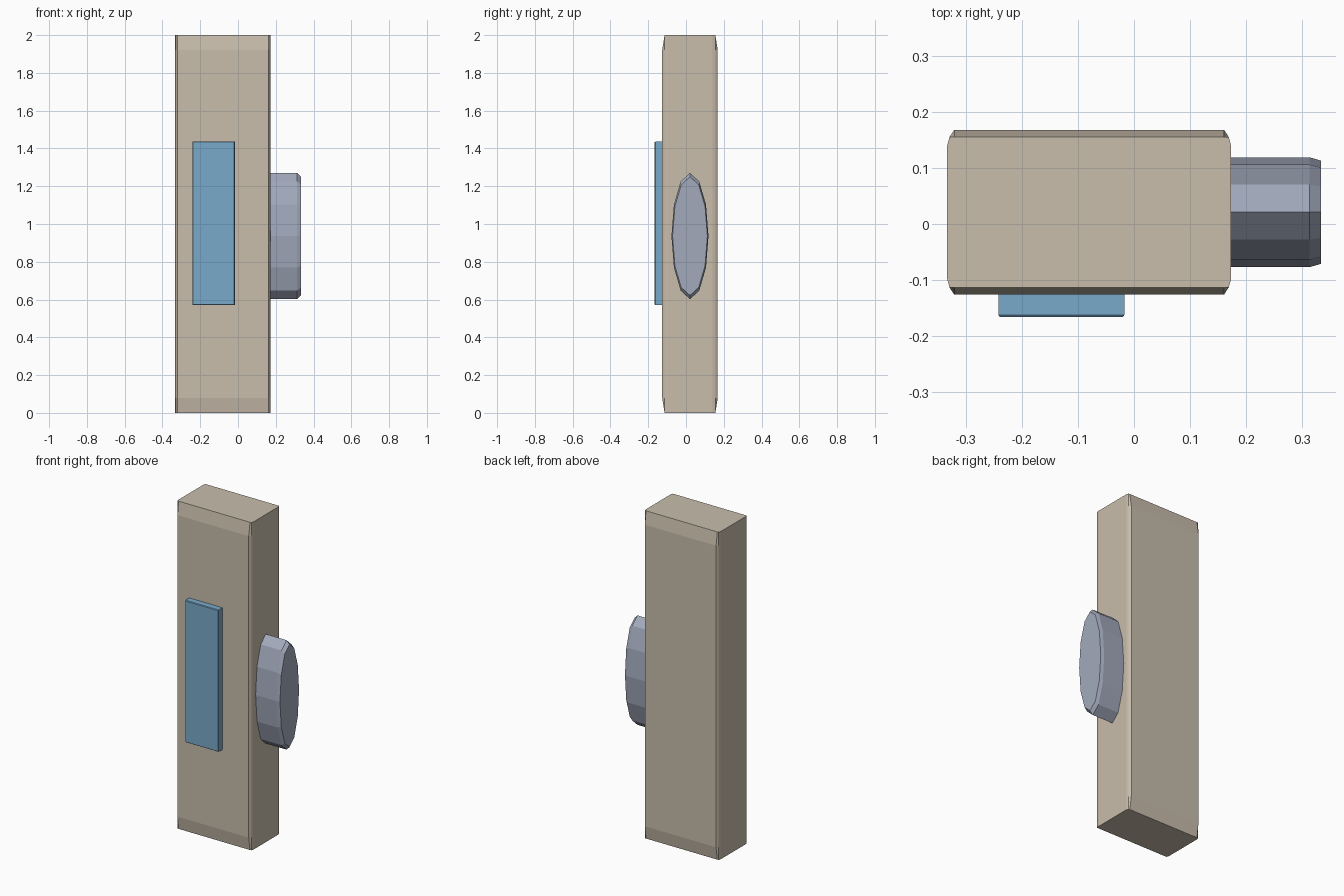
import bpy, bmesh, math

if "Cube" in bpy.data.objects:
    bpy.data.objects.remove(bpy.data.objects["Cube"])


def material(name, rgb):
    m = bpy.data.materials.new(name)
    m.diffuse_color = (*rgb, 1.0)
    m.use_nodes = True
    m.node_tree.nodes["Principled BSDF"].inputs["Base Color"].default_value = m.diffuse_color
    return m


def loft(name, rings, mat):
    """Skin a list of equal-length point rings and cap both ends."""
    bm = bmesh.new()
    vs = [[bm.verts.new(p) for p in ring] for ring in rings]
    n = len(vs[0])
    for a, b in zip(vs, vs[1:]):
        for i in range(n):
            j = (i + 1) % n
            bm.faces.new((a[i], a[j], b[j], b[i]))
    bm.faces.new(vs[0])
    bm.faces.new(vs[-1])
    bmesh.ops.recalc_face_normals(bm, faces=bm.faces)
    me = bpy.data.meshes.new(name)
    bm.to_mesh(me)
    bm.free()
    me.materials.append(mat)
    ob = bpy.data.objects.new(name, me)
    bpy.context.collection.objects.link(ob)
    return ob


sand = material("sand", (0.58, 0.51, 0.41))
blue = material("panel blue", (0.195, 0.40, 0.59))
grey = material("cool grey", (0.36, 0.40, 0.50))

# Body: slab with eased vertical corners, front and back lean in at both ends
CX, CY, HX, HY = -0.08, 0.021, 0.253, 0.147


def body_ring(z, inset):
    corner = [(HX, HY - 0.028), (HX - 0.004, HY - 0.013), (HX - 0.0125, HY)]
    ring = []
    for sx, sy in ((1, 1), (-1, 1), (-1, -1), (1, -1)):
        pts = corner if sx * sy > 0 else corner[::-1]
        for x, y in pts:
            ring.append((CX + sx * x, CY + sy * min(y, HY - inset), z))
    return ring


loft("body", [body_ring(0, 0.0125), body_ring(0.08, 0),
              body_ring(1.92, 0), body_ring(2, 0.0125)], sand)


# Front panel: thin plate with a slightly eased front edge
def panel_ring(y, e):
    x0, x1, z0, z1 = -0.242 + e, -0.017 - e, 0.57 + e, 1.436 - e
    return [(x0, y, z0), (x1, y, z0), (x1, y, z1), (x0, y, z1)]


loft("front_panel", [panel_ring(-0.115, 0), panel_ring(-0.162, 0),
                     panel_ring(-0.166, 0.003)], blue)


# Side knob: twelve-sided oval with a chamfered outer rim
def knob_ring(x, s):
    return [(x, 0.021 + 0.098 * s * math.sin(a), 0.936 + 0.334 * s * math.cos(a))
            for a in (math.tau * i / 12 for i in range(12))]


loft("side_knob", [knob_ring(0.16, 1), knob_ring(0.313, 1),
                   knob_ring(0.333, 0.94)], grey)
